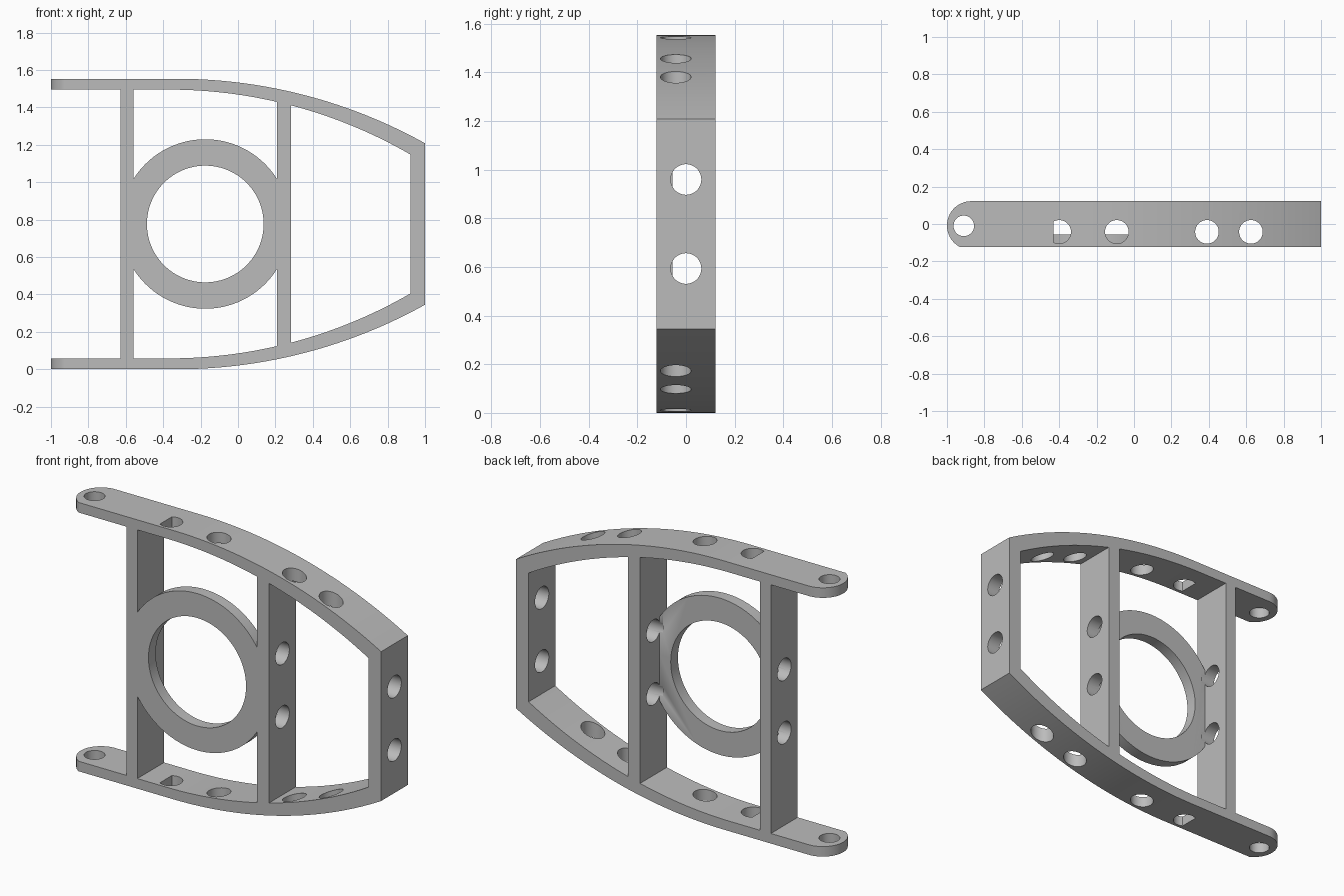
import bpy, bmesh
from math import cos, sin, pi, sqrt

cube = bpy.data.objects.get("Cube")
if cube:
    bpy.data.objects.remove(cube, do_unlink=True)

HEIGHT = 1.553
MID = HEIGHT / 2
DEPTH = 0.122

grey = bpy.data.materials.new("plain grey")
grey.use_nodes = True
grey.diffuse_color = (0.5, 0.5, 0.5, 1)
grey.node_tree.nodes["Principled BSDF"].inputs["Base Color"].default_value = (0.5, 0.5, 0.5, 1)

# Ways to place a flat profile (u, v) at a distance d along each axis
PLACE = {"X": lambda u, v, d: (d, u, v),
         "Y": lambda u, v, d: (u, d, v),
         "Z": lambda u, v, d: (u, v, d)}


def prism(name, profile, axis, low, high):
    bm = bmesh.new()
    near, far = ([bm.verts.new(PLACE[axis](u, v, d)) for u, v in profile] for d in (low, high))
    bm.faces.new(near)
    bm.faces.new(far)
    n = len(profile)
    for i in range(n):
        j = (i + 1) % n
        bm.faces.new((near[i], near[j], far[j], far[i]))
    bmesh.ops.recalc_face_normals(bm, faces=bm.faces)
    mesh = bpy.data.meshes.new(name)
    bm.to_mesh(mesh)
    bm.free()
    mesh.materials.append(grey)
    obj = bpy.data.objects.new(name, mesh)
    bpy.context.collection.objects.link(obj)
    return obj


def combine(target, tool, operation="DIFFERENCE"):
    mod = target.modifiers.new("combine", "BOOLEAN")
    mod.operation = operation
    mod.solver = "EXACT"
    mod.object = tool
    bpy.context.view_layer.objects.active = target
    bpy.ops.object.modifier_apply(modifier=mod.name)
    bpy.data.objects.remove(tool, do_unlink=True)


def circle(u, v, radius, steps=48):
    return [(u + radius * cos(2 * pi * i / steps), v + radius * sin(2 * pi * i / steps))
            for i in range(steps)]


def drop(x, start, radius):
    run = max(0, x - start)
    return radius - sqrt(radius ** 2 - run ** 2)


def outline(x0, x1, top, start, radius, steps=32):
    """Closed profile under a rail curve, mirrored about the middle height."""
    upper = []
    for i in range(steps + 1):
        x = x0 + (x1 - x0) * i / steps
        upper.append((x, top - drop(x, start, radius)))
    return upper + [(x, HEIGHT - z) for x, z in reversed(upper)]


# Frame: curved outer body with the three windows and the open fork removed
frame = prism("frame", outline(-1, 1, HEIGHT, -0.33, 2.736, 64), "Y", -DEPTH, DEPTH)
for x0, x1 in ((-1.1, -0.628), (-0.558, 0.208), (0.284, 0.921)):
    combine(frame, prism("window_cutter", outline(x0, x1, 1.495, -0.37, 2.578), "Y", -1, 1))

# Rounded fork tips
tip = [(-0.87 + 0.13 * cos(a), -0.008 + 0.13 * sin(a))
       for a in (pi / 2 + pi * i / 32 for i in range(33))]
combine(frame, prism("tip_shape", tip + [(-0.87, -0.3), (1.2, -0.3), (1.2, 0.3), (-0.87, 0.3)],
                     "Z", -1, 3), "INTERSECT")

# Thin ring between the posts, flush with the front
ring = prism("ring", circle(-0.175, MID, 0.453, 96), "Y", -DEPTH, -0.056)
combine(ring, prism("ring_cutter", circle(-0.175, MID, 0.312, 96), "Y", -1, 1))
combine(frame, ring, "UNION")

# Paired holes through the two posts and the end bar
for x in (-0.593, 0.246, 0.96):
    for z in (MID - 0.183, MID + 0.183):
        combine(frame, prism("post_hole", circle(0, z, 0.063), "X", x - 0.06, x + 0.06))

# Vertical holes through both rails, the first one with a flat side
holes = [circle(x, -0.042, 0.063) for x in (-0.092, 0.39, 0.625)]
holes.append(circle(-0.91, -0.01, 0.055))
holes.append([(x, y) for x, y in circle(-0.4, -0.042, 0.063) if x > -0.437])
for low, high in ((-0.2, 0.31), (HEIGHT - 0.31, HEIGHT + 0.2)):
    for profile in holes:
        combine(frame, prism("rail_hole", profile, "Z", low, high))

# Smooth curves, sharp corners
bpy.ops.object.select_all(action="DESELECT")
frame.select_set(True)
bpy.context.view_layer.objects.active = frame
bpy.ops.object.shade_smooth_by_angle(angle=pi / 6)
